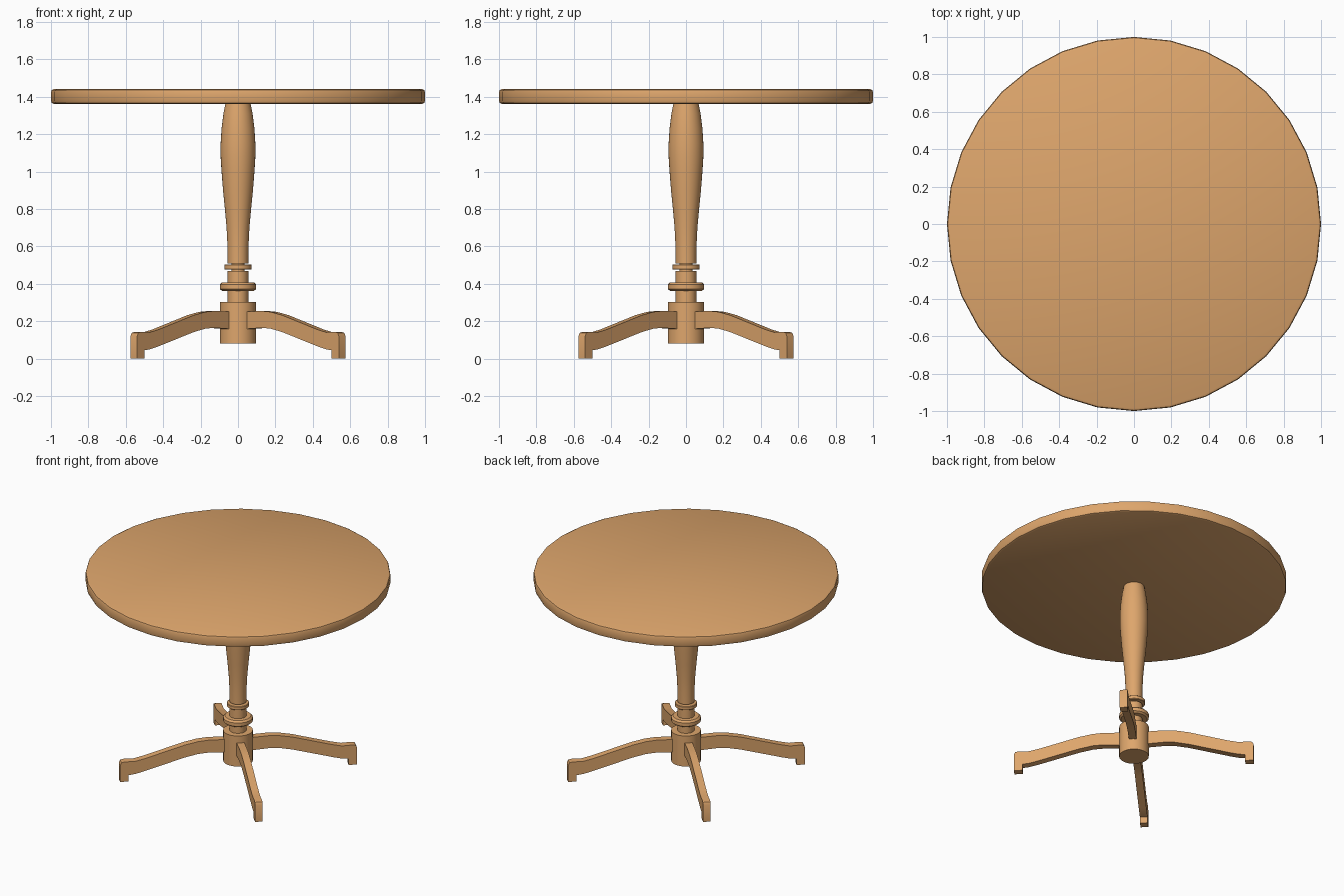
import bpy, bmesh, math

if "Cube" in bpy.data.objects:
    bpy.data.objects.remove(bpy.data.objects["Cube"])

wood = bpy.data.materials.new("wood")
wood.diffuse_color = (0.73, 0.38, 0.15, 1)
wood.use_nodes = True
wood.node_tree.nodes["Principled BSDF"].inputs["Base Color"].default_value = wood.diffuse_color


def finish(name, bm, angle=35):
    bmesh.ops.recalc_face_normals(bm, faces=bm.faces)
    mesh = bpy.data.meshes.new(name)
    bm.to_mesh(mesh)
    bm.free()
    mesh.materials.append(wood)
    ob = bpy.data.objects.new(name, mesh)
    bpy.context.collection.objects.link(ob)
    bpy.ops.object.select_all(action='DESELECT')
    ob.select_set(True)
    bpy.context.view_layer.objects.active = ob
    bpy.ops.object.shade_smooth_by_angle(angle=math.radians(angle))
    return ob


def lathe(name, profile, sides=32):
    """Closed turned part from (radius, z) points, bottom to top."""
    bm = bmesh.new()
    rings = []
    for r, z in profile:
        rings.append([bm.verts.new((r * math.cos(2 * math.pi * i / sides),
                                    r * math.sin(2 * math.pi * i / sides), z))
                      for i in range(sides)])
    for a, b in zip(rings, rings[1:]):
        for i in range(sides):
            j = (i + 1) % sides
            bm.faces.new((a[i], a[j], b[j], b[i]))
    bm.faces.new(rings[0])
    bm.faces.new(rings[-1])
    return finish(name, bm)


def leg(name, angle, width=0.05):
    """Side outline extruded to the leg width, then turned about z."""
    outline = [(0.05, 0.25), (0.2, 0.255), (0.27, 0.25), (0.36, 0.232),
               (0.62, 0.157), (0.69, 0.141), (0.76, 0.143), (0.779, 0.138),
               (0.788, 0.12), (0.788, 0), (0.732, 0), (0.732, 0.045),
               (0.69, 0.05), (0.64, 0.062), (0.36, 0.142), (0.27, 0.161),
               (0.2, 0.165), (0.05, 0.157)]
    c, s = math.cos(angle), math.sin(angle)
    bm = bmesh.new()
    sides = [[bm.verts.new((r * c - y * s, r * s + y * c, z)) for r, z in outline]
             for y in (-width / 2, width / 2)]
    n = len(outline)
    for i in range(n):
        j = (i + 1) % n
        bm.faces.new((sides[0][i], sides[0][j], sides[1][j], sides[1][i]))
    for side in sides:
        bm.faces.new(side)
    return finish(name, bm)


# Round top with softened rim
lathe("table_top", [(0.985, 1.362), (0.996, 1.367), (1, 1.38), (1, 1.424),
                    (0.996, 1.436), (0.985, 1.441)])

# Turned baluster column
lathe("column", [(0.055, 0.51), (0.056, 0.6), (0.061, 0.7), (0.07, 0.8),
                 (0.08, 0.9), (0.088, 1.0), (0.093, 1.08), (0.093, 1.15),
                 (0.088, 1.23), (0.078, 1.31), (0.066, 1.37)])

# Neck, collars and spindle below the column
lathe("neck", [(0.035, 0.46), (0.035, 0.52)])
lathe("upper_collar", [(0.07, 0.477), (0.073, 0.48), (0.073, 0.5), (0.07, 0.503)])
lathe("spindle", [(0.055, 0.29), (0.055, 0.47)])
lathe("lower_collar", [(0.085, 0.362), (0.097, 0.372), (0.097, 0.396), (0.085, 0.408)])

# Hub that holds the legs
lathe("hub", [(0.097, 0.082), (0.097, 0.302)])

# Four diagonal legs
for k in range(4):
    leg(f"leg_{k + 1}", math.radians(45 + 90 * k))
